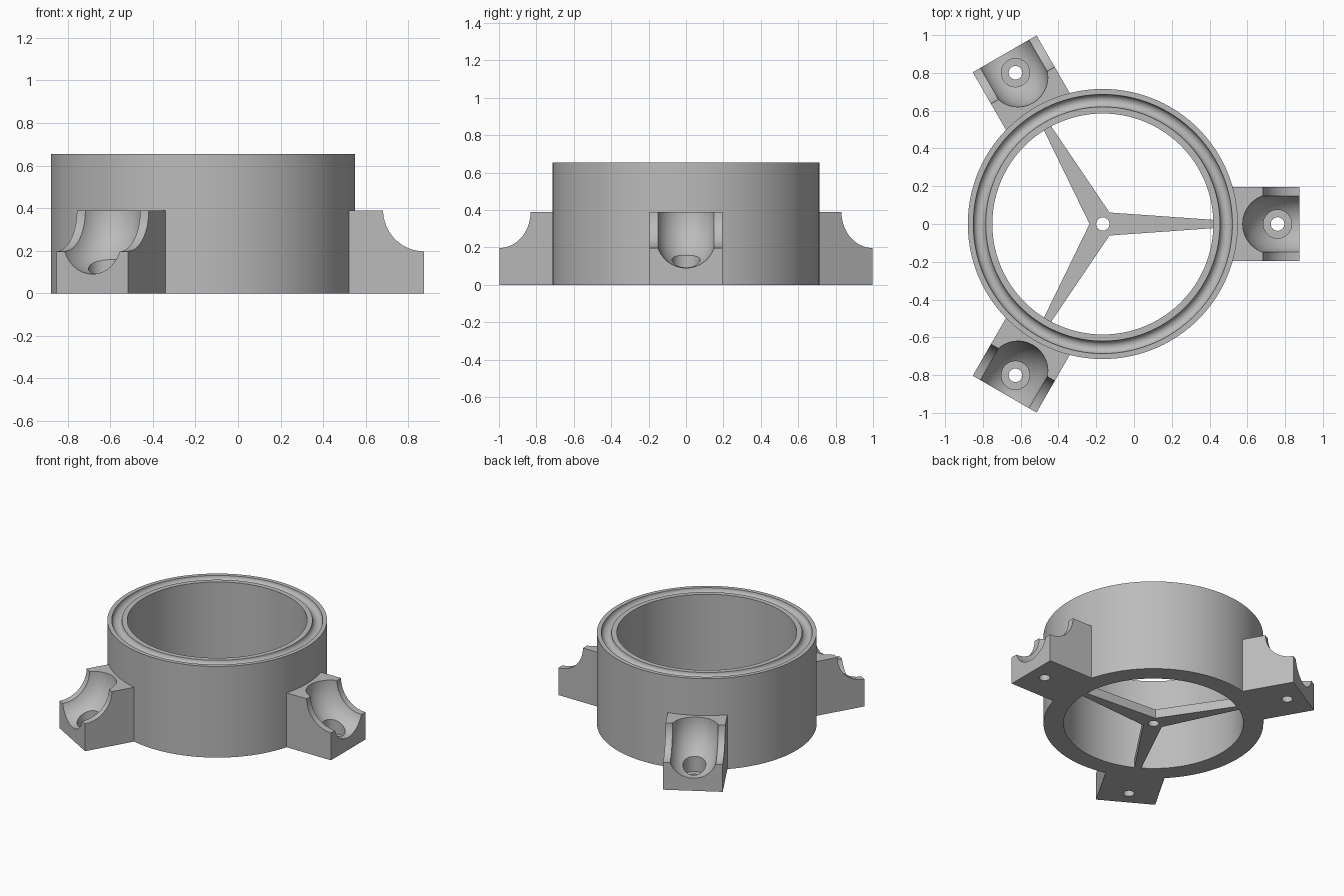
import bpy
import bmesh
from math import sin, cos, pi, radians, acos
from mathutils import Matrix, Vector

cube = bpy.data.objects.get("Cube")
if cube:
    bpy.data.objects.remove(cube, do_unlink=True)

grey = bpy.data.materials.new("plain grey")
grey.use_nodes = True
colour = (0.5, 0.5, 0.5, 1)
grey.diffuse_color = colour
grey.node_tree.nodes["Principled BSDF"].inputs["Base Color"].default_value = colour

CENTRE = Vector((-0.165, 0, 0))
OUTER, INNER, HEIGHT = 0.715, 0.585, 0.655
LUG_END, LUG_HALF, LUG_TOP = 1.04, 0.195, 0.39
HOLE_X = 0.925


def finish(name, bm):
    bmesh.ops.remove_doubles(bm, verts=bm.verts, dist=1e-5)
    bmesh.ops.recalc_face_normals(bm, faces=bm.faces)
    mesh = bpy.data.meshes.new(name)
    bm.to_mesh(mesh)
    bm.free()
    mesh.materials.append(grey)
    ob = bpy.data.objects.new(name, mesh)
    bpy.context.collection.objects.link(ob)
    return ob


def lathe(name, profile, steps, matrix=Matrix(), closed=False):
    """Revolve (radius, height) points about the z axis."""
    bm = bmesh.new()
    verts = [bm.verts.new((r, 0, z)) for r, z in profile]
    pairs = list(zip(verts, verts[1:]))
    if closed:
        pairs.append((verts[-1], verts[0]))
    edges = [bm.edges.new(p) for p in pairs]
    bmesh.ops.spin(bm, geom=verts + edges, cent=(0, 0, 0), axis=(0, 0, 1),
                   angle=2 * pi, steps=steps, use_duplicate=False)
    bmesh.ops.remove_doubles(bm, verts=bm.verts, dist=1e-5)
    bm.transform(matrix)
    return finish(name, bm)


def prism(name, points, height):
    bm = bmesh.new()
    face = bm.faces.new([bm.verts.new((x, y, 0)) for x, y in points])
    out = bmesh.ops.extrude_face_region(bm, geom=[face])
    top = [v for v in out["geom"] if isinstance(v, bmesh.types.BMVert)]
    bmesh.ops.translate(bm, verts=top, vec=(0, 0, height))
    return finish(name, bm)


def rod(name, radius, low, high, matrix=Matrix(), steps=48):
    return lathe(name, [(0, low), (radius, low), (radius, high), (0, high)], steps, matrix)


def cut(ob, cutters):
    for c in cutters:
        mod = ob.modifiers.new("cut", 'BOOLEAN')
        mod.operation, mod.solver, mod.object = 'DIFFERENCE', 'EXACT', c
    bpy.context.view_layer.update()
    graph = bpy.context.evaluated_depsgraph_get()
    mesh = bpy.data.meshes.new_from_object(ob.evaluated_get(graph))
    ob.modifiers.clear()
    ob.data = mesh
    for c in cutters:
        bpy.data.objects.remove(c, do_unlink=True)


def shade(ob):
    bpy.ops.object.select_all(action='DESELECT')
    ob.select_set(True)
    bpy.context.view_layer.objects.active = ob
    bpy.ops.object.shade_smooth_by_angle(angle=radians(30))


# Ring wall with a half-round seal groove in its top
groove_mid, groove_r = 0.653, 0.033
groove = [(groove_mid - groove_r * cos(pi * i / 12), HEIGHT - groove_r * sin(pi * i / 12))
          for i in range(13)]
ring = lathe("ring_wall", [(OUTER, 0), (INNER, 0), (INNER, HEIGHT)] + groove + [(OUTER, HEIGHT)],
             108, closed=True)
ring.location = CENTRE
shade(ring)

# Three-armed spider with a pierced hub
star = []
for k in range(3):
    turn = Matrix.Rotation(radians(120 * k), 2)
    for p in ((0.035, -0.061), (0.6, -0.021), (0.6, 0.021)):
        star.append(turn @ Vector(p))
spider = prism("hub_spokes", star, 0.065)
cut(spider, [rod("hub_bore", 0.035, -0.1, 0.2)])
spider.location = CENTRE
shade(spider)

# Mounting lug: block with a scooped shoulder, a ball channel and a stepped screw hole
lug = prism("mounting_lug_1", [(0.61, -LUG_HALF), (LUG_END, -LUG_HALF),
                               (LUG_END, LUG_HALF), (0.61, LUG_HALF)], LUG_TOP)
across = Matrix.Translation((LUG_END, 0, LUG_TOP)) @ Matrix.Rotation(pi / 2, 4, 'X')
sweep, ball = 0.142, 0.158
limit = acos(-sweep / ball)
channel = []
for i in range(33):
    a = limit * (i / 16 - 1)
    channel.append((max(0, sweep + ball * cos(a)), ball * sin(a)))
channel[0] = (0, channel[0][1])
channel[-1] = (0, channel[-1][1])
at_hole = Matrix.Translation((HOLE_X, 0, 0))
cut(lug, [
    rod("shoulder_cutter", 0.193, -0.3, 0.3, across, 72),
    lathe("channel_cutter", channel, 72, across),
    rod("head_cutter", 0.075, 0.05, 0.3, at_hole),
    rod("screw_cutter", 0.036, -0.1, 0.2, at_hole),
])
shade(lug)

# Repeat the lug around the ring
for k in range(3):
    ob = lug if k == 0 else lug.copy()
    ob.name = f"mounting_lug_{k + 1}"
    ob.location = CENTRE
    ob.rotation_euler.z = radians(120 * k)
    if k:
        bpy.context.collection.objects.link(ob)
